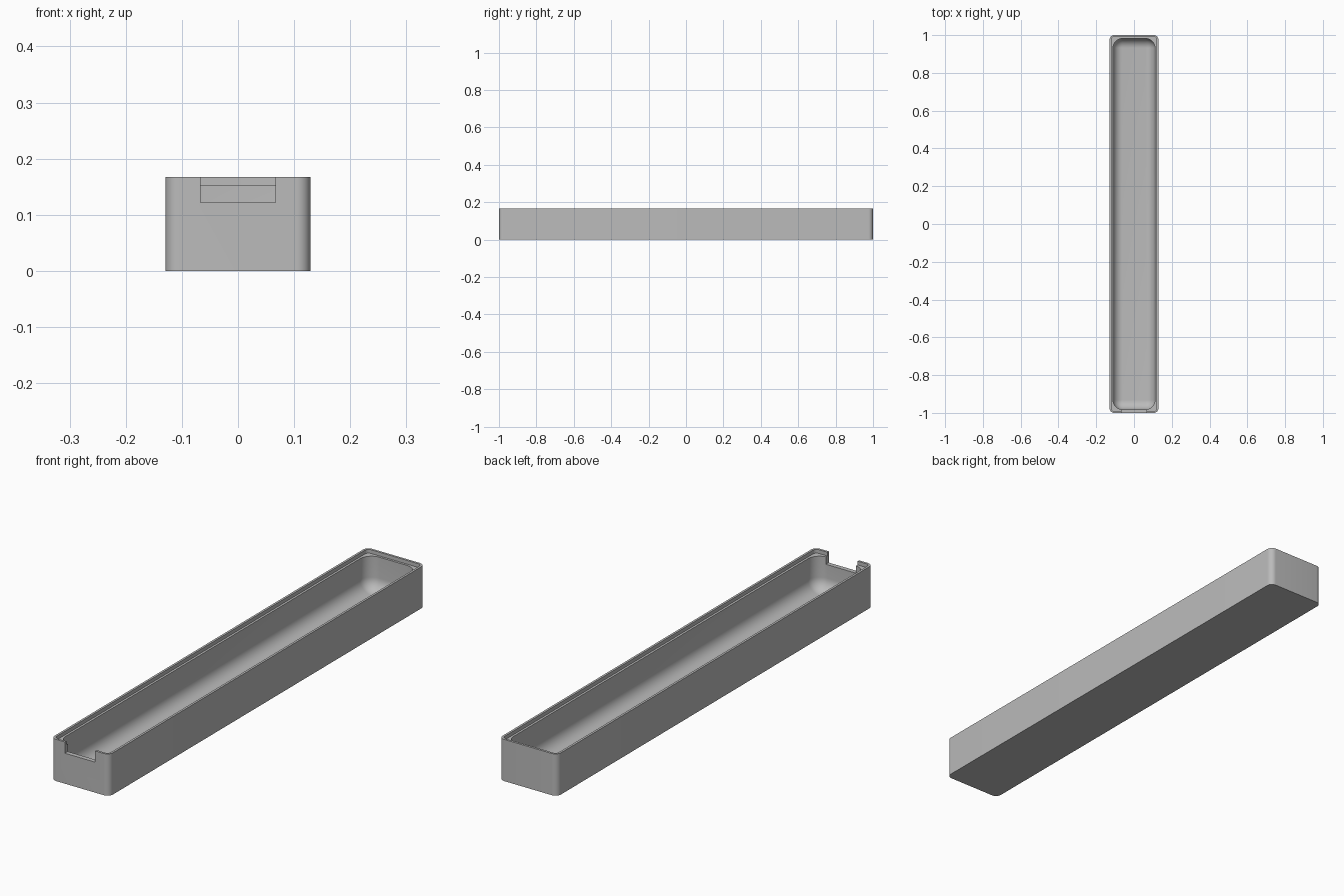
import bpy, bmesh, math

if "Cube" in bpy.data.objects:
    bpy.data.objects.remove(bpy.data.objects["Cube"], do_unlink=True)

HALF_X, HALF_Y, HEIGHT = 0.129, 1.0, 0.167
LEDGE_Z, NOTCH_Z, NOTCH_HALF = 0.152, 0.122, 0.067
WALL, LIP, FLOOR = 0.018, 0.009, 0.018
OUTER_R, LIP_R, CAVITY_R = 0.024, 0.015, 0.05
STEPS = 10

grey = bpy.data.materials.new("light grey plastic")
grey.use_nodes = True
colour = (0.5, 0.5, 0.5, 1)
grey.diffuse_color = colour
grey.node_tree.nodes["Principled BSDF"].inputs["Base Color"].default_value = colour


def ring(bm, inset, radius, z):
    """Rounded rectangle loop of vertices."""
    verts = []
    cx, cy = HALF_X - inset - radius, HALF_Y - inset - radius
    for quarter, (sx, sy) in enumerate([(1, 1), (-1, 1), (-1, -1), (1, -1)]):
        for i in range(STEPS + 1):
            a = math.pi / 2 * (quarter + i / STEPS)
            verts.append(bm.verts.new((sx * cx + radius * math.cos(a),
                                       sy * cy + radius * math.sin(a), z)))
    return verts


# Tray shell: outer wall, rim, stepped lip, cavity and rounded floor
bm = bmesh.new()
sections = [(0, OUTER_R, 0), (0, OUTER_R, HEIGHT),
            (LIP, LIP_R, HEIGHT), (LIP, LIP_R, LEDGE_Z),
            (WALL, CAVITY_R, LEDGE_Z)]
for i in range(STEPS + 1):
    a = math.pi / 2 * i / STEPS
    shrink = CAVITY_R * (1 - math.cos(a))
    sections.append((WALL + shrink, CAVITY_R - shrink,
                     FLOOR + CAVITY_R * (1 - math.sin(a))))
rings = [ring(bm, *s) for s in sections]
for low, high in zip(rings, rings[1:]):
    for i in range(len(low)):
        j = (i + 1) % len(low)
        bm.faces.new((low[i], low[j], high[j], high[i]))
bm.faces.new(rings[0][::-1])
bm.faces.new(rings[-1])
bmesh.ops.remove_doubles(bm, verts=bm.verts[:], dist=1e-5)
bmesh.ops.recalc_face_normals(bm, faces=bm.faces[:])
mesh = bpy.data.meshes.new("tray")
bm.to_mesh(mesh)
bm.free()
mesh.materials.append(grey)
tray = bpy.data.objects.new("tray", mesh)
bpy.context.collection.objects.link(tray)

# Notch through the front wall
bpy.ops.mesh.primitive_cube_add(size=1, location=(0, -HALF_Y, NOTCH_Z + 0.1))
cutter = bpy.context.object
cutter.name = "notch_cutter"
cutter.scale = (2 * NOTCH_HALF, 0.1, 0.2)
cutter.hide_render = True
cutter.data.materials.append(grey)
cut = tray.modifiers.new("front notch", 'BOOLEAN')
cut.operation = 'DIFFERENCE'
cut.solver = 'EXACT'
cut.object = cutter

bpy.ops.object.select_all(action='DESELECT')
tray.select_set(True)
bpy.context.view_layer.objects.active = tray
bpy.ops.object.modifier_apply(modifier=cut.name)
bpy.data.objects.remove(cutter, do_unlink=True)
bpy.ops.object.shade_smooth_by_angle(angle=math.radians(30))
